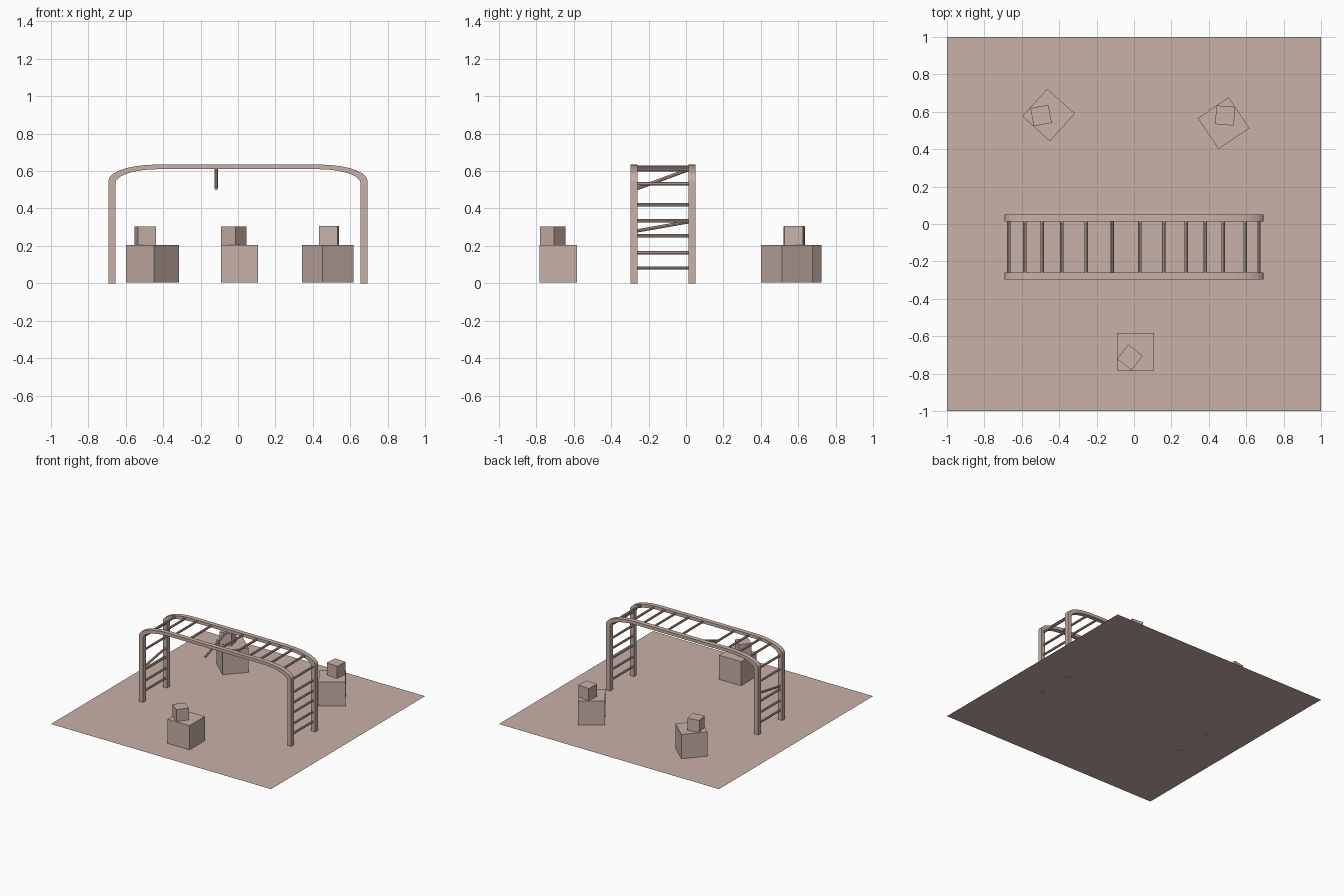
import bpy, bmesh, math
from mathutils import Vector

if "Cube" in bpy.data.objects:
    bpy.data.objects.remove(bpy.data.objects["Cube"])

mat = bpy.data.materials.new("dusty_clay")
mat.diffuse_color = (0.58, 0.44, 0.39, 1)
mat.use_nodes = True
mat.node_tree.nodes["Principled BSDF"].inputs["Base Color"].default_value = mat.diffuse_color


def add_object(name, bm):
    bmesh.ops.recalc_face_normals(bm, faces=bm.faces)
    me = bpy.data.meshes.new(name)
    bm.to_mesh(me)
    bm.free()
    me.materials.append(mat)
    ob = bpy.data.objects.new(name, me)
    bpy.context.collection.objects.link(ob)
    return ob


def box(name, x, y, z, size, angle):
    bm = bmesh.new()
    bmesh.ops.create_cube(bm, size=size)
    ob = add_object(name, bm)
    ob.location = (x, y, z + size / 2)
    ob.rotation_euler.z = math.radians(angle)


def rung(name, a, b, radius=0.009):
    a, b = Vector(a), Vector(b)
    bm = bmesh.new()
    bmesh.ops.create_cone(bm, cap_ends=True, segments=8, radius1=radius,
                          radius2=radius, depth=(b - a).length)
    ob = add_object(name, bm)
    ob.location = (a + b) / 2
    ob.rotation_euler = (b - a).to_track_quat('Z', 'Y').to_euler()


def arch(half_width, spring, rx, ry, n=7):
    # right half from the foot to the flat top, then mirrored to the left
    pts = [(half_width, 0)]
    for i in range(n + 1):
        t = math.pi / 2 * i / n
        pts.append((half_width - rx + rx * math.cos(t), spring + ry * math.sin(t)))
    return pts + [(-x, z) for x, z in reversed(pts)]


def rail(name, y0, y1):
    outer = arch(0.692, 0.55, 0.262, 0.085)
    inner = arch(0.656, 0.535, 0.226, 0.075)
    bm = bmesh.new()
    rings = [[bm.verts.new((x, y, z)) for (x, z), y in ((o, y0), (o, y1), (i, y1), (i, y0))]
             for o, i in zip(outer, inner)]
    for r, s in zip(rings, rings[1:]):
        for k in range(4):
            j = (k + 1) % 4
            bm.faces.new((r[k], r[j], s[j], s[k]))
    bm.faces.new(rings[0])
    bm.faces.new(rings[-1])
    add_object(name, bm)


# ground sheet
bm = bmesh.new()
bmesh.ops.create_grid(bm, x_segments=1, y_segments=1, size=1)
add_object("ground", bm).location.z = 0.004

# arched side rails
rail("front_rail", -0.297, -0.26)
rail("back_rail", 0.014, 0.051)

Y0, Y1 = -0.265, 0.019

# overhead rungs
for i, x in enumerate((-0.585, -0.49, -0.387, -0.255, 0.03, 0.16, 0.28, 0.38, 0.478, 0.595)):
    z = 0.622 if abs(x) < 0.45 else (0.619 if abs(x) < 0.55 else 0.606)
    rung(f"overhead_rung_{i}", (x, Y0, z), (x, Y1, z))
# loose overhead rung hanging down at the front
rung("broken_overhead_rung", (-0.117, -0.26, 0.507), (-0.117, Y1, 0.61))

# ladder rungs at both ends, one on the left is tilted
for side, x in (("left", -0.67), ("right", 0.668)):
    for i, z in enumerate((0.082, 0.163, 0.255, 0.335, 0.42, 0.532)):
        drop = 0.055 if side == "left" and i == 3 else 0
        rung(f"{side}_ladder_rung_{i}", (x, Y0, z - drop), (x, Y1, z - drop * 0.1))

# stacked crates: x, y, size, angle of the large one, then of the small one
stacks = (((0.008, -0.683, 0.199, 0), (-0.022, -0.713, 0.098, -38)),
          ((-0.457, 0.583, 0.199, -42), (-0.497, 0.58, 0.098, 11)),
          ((0.479, 0.539, 0.199, 34), (0.487, 0.58, 0.1, -4.5)))
for i, ((x, y, s, a), (u, v, t, b)) in enumerate(stacks):
    box(f"large_crate_{i}", x, y, 0.005, s, a)
    box(f"small_crate_{i}", u, v, 0.205, t, b)
